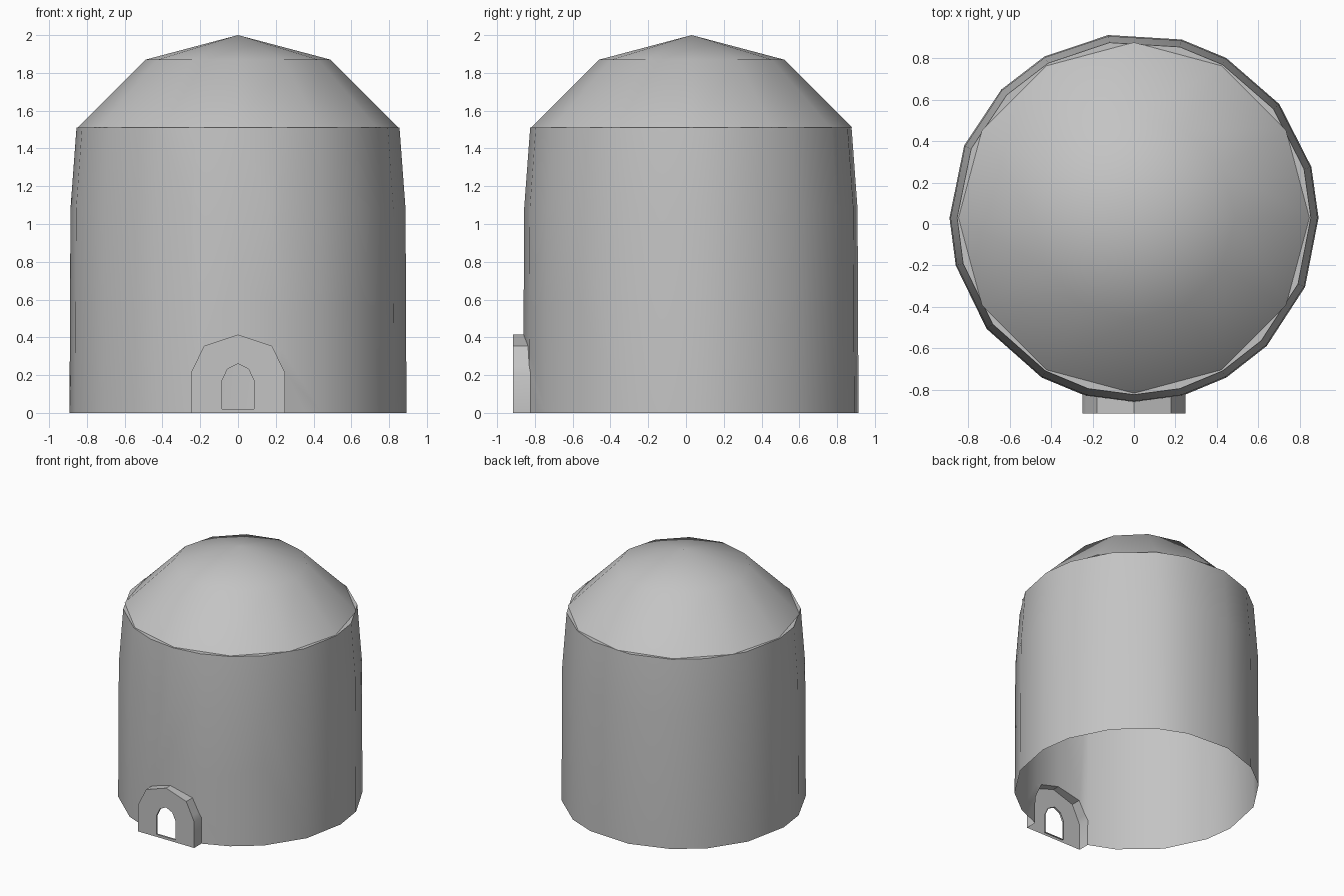
import bpy, bmesh
from math import radians, sin, cos
from mathutils import Vector

if "Cube" in bpy.data.objects:
    bpy.data.objects.remove(bpy.data.objects["Cube"])

CENTRE_Y = 0.03
PORCH_Y = -0.915

grey = bpy.data.materials.new("plain_grey")
grey.use_nodes = True
COLOUR = (0.55, 0.55, 0.55, 1)
grey.diffuse_color = COLOUR
grey.node_tree.nodes["Principled BSDF"].inputs["Base Color"].default_value = COLOUR


def finish(bm, name, angle):
    mesh = bpy.data.meshes.new(name)
    bm.to_mesh(mesh)
    bm.free()
    mesh.materials.append(grey)
    obj = bpy.data.objects.new(name, mesh)
    bpy.context.collection.objects.link(obj)
    bpy.ops.object.select_all(action="DESELECT")
    obj.select_set(True)
    bpy.context.view_layer.objects.active = obj
    bpy.ops.object.shade_smooth_by_angle(angle=radians(angle))
    return obj


def skin(bm, loops):
    """Join closed loops of points with quads."""
    rows = [[bm.verts.new(p) for p in loop] for loop in loops]
    for a, b in zip(rows, rows[1:]):
        for i in range(len(a)):
            j = (i + 1) % len(a)
            bm.faces.new((a[i], a[j], b[j], b[i]))


def revolve(bm, profile, angles):
    skin(bm, [[(r * cos(radians(t)), CENTRE_Y + r * sin(radians(t)), z)
               for t in angles] for r, z in profile])
    bmesh.ops.remove_doubles(bm, verts=bm.verts[:], dist=0.0005)


def arch(half, base, y):
    """Mirror half an arch outline, from left foot over the top to right foot."""
    pts = [(-x, z) for x, z in half] + [(x, z) for x, z in half[-2::-1]]
    return [Vector((x, y, z + base)) for x, z in pts]


outer = arch([(0.25, 0), (0.25, 0.21), (0.18, 0.355), (0, 0.415)], 0, PORCH_Y)
door_half = [(0.085, 0), (0.085, 0.15), (0.055, 0.213), (0, 0.24)]

# Tower wall with unevenly spaced sides and a narrow ledge at the top
wall_angles = [0, 16, 38, 60, 75, 98, 119, 136, 157, 180,
               195, 217, 240, 255, 270, 285, 300, 316, 338]
bm = bmesh.new()
revolve(bm, [(0.892, 0), (0.887, 1.08), (0.855, 1.51), (0.8, 1.51)], wall_angles)

# Arched opening, cut one side of the arch at a time
inside = [f for f in bm.faces
          if f.calc_center_median().y < -0.5 and f.calc_center_median().z < 1]
for a, b in zip(outer, outer[1:]):
    d = b - a
    out = Vector((-d.z, 0, d.x)).normalized()
    geom = set(inside)
    for f in inside:
        geom.update(f.edges)
        geom.update(f.verts)
    cut = bmesh.ops.bisect_plane(bm, geom=list(geom), dist=1e-5,
                                 plane_co=a, plane_no=out)["geom"]
    inside = [f for f in cut if isinstance(f, bmesh.types.BMFace)
              and (f.calc_center_median() - a).dot(out) < 0]
bmesh.ops.delete(bm, geom=inside, context="FACES")

# Porch sides pulled forward from the rim of the opening
rim = [e for e in bm.edges if e.is_boundary
       and all(v.co.y < -0.5 and v.co.z < 0.5 for v in e.verts)
       and max(v.co.z for v in e.verts) > 0.01]
for item in bmesh.ops.extrude_edge_only(bm, edges=rim)["geom"]:
    if isinstance(item, bmesh.types.BMVert):
        item.co.y = PORCH_Y
finish(bm, "tower_wall", 30)

# Faceted dome roof
bm = bmesh.new()
revolve(bm, [(0.848, 1.512), (0.49, 1.87), (0, 2)], range(0, 360, 30))
finish(bm, "dome_roof", 40)

# Porch front with an arched doorway and a shallow rim
bm = bmesh.new()
skin(bm, [outer[::-1],
          arch(door_half, 0.02, PORCH_Y)[::-1],
          arch(door_half, 0.02, PORCH_Y + 0.015)[::-1]])
finish(bm, "porch_front", 30)
